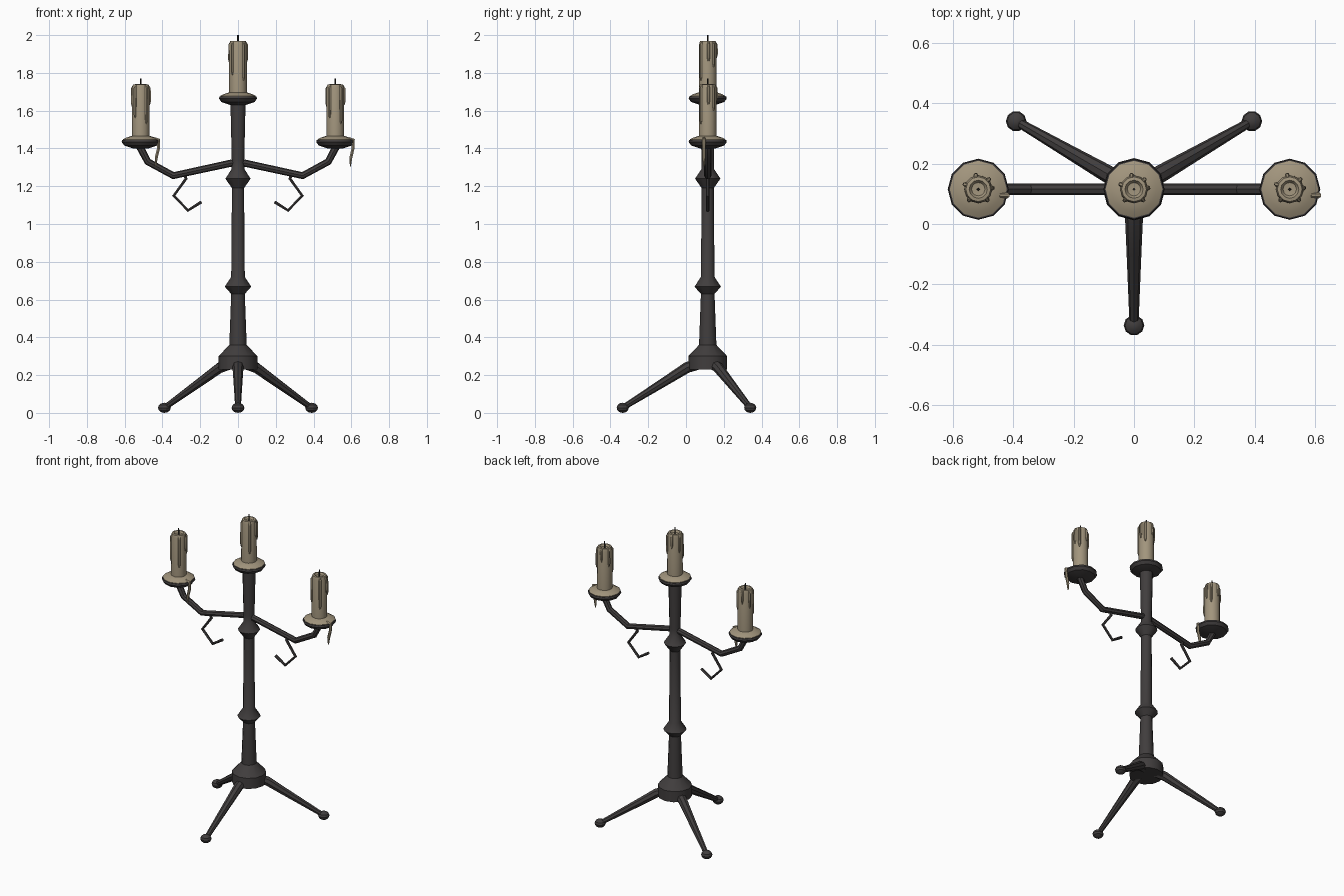
import bpy, bmesh, math
from mathutils import Vector

if "Cube" in bpy.data.objects:
    bpy.data.objects.remove(bpy.data.objects["Cube"])

CY = 0.115  # depth of the stem axis


def material(name, rgb):
    m = bpy.data.materials.new(name)
    m.diffuse_color = (*rgb, 1)
    m.use_nodes = True
    m.node_tree.nodes["Principled BSDF"].inputs["Base Color"].default_value = m.diffuse_color
    return m


IRON = material("dark_iron", (0.052, 0.047, 0.047))
WAX = material("old_wax", (0.36, 0.30, 0.205))
WICK = material("burnt_wick", (0.02, 0.018, 0.016))


def finish(ob, mat, angle=32):
    ob.data.materials.clear()
    ob.data.materials.append(mat)
    bpy.ops.object.select_all(action='DESELECT')
    ob.select_set(True)
    bpy.context.view_layer.objects.active = ob
    if ob.type == 'CURVE':
        bpy.ops.object.convert(target='MESH')
        ob = bpy.context.object
    bpy.ops.object.shade_smooth_by_angle(angle=math.radians(angle))
    return ob


def lathe(name, profile, loc, mat, sides=12):
    """Spin (radius, height) points around z."""
    bm = bmesh.new()
    rings = []
    for r, z in profile:
        if r == 0:
            rings.append([bm.verts.new((0, 0, z))] * sides)
        else:
            rings.append([bm.verts.new((r * math.cos(math.tau * i / sides),
                                        r * math.sin(math.tau * i / sides), z))
                          for i in range(sides)])
    for a, b in zip(rings, rings[1:]):
        for i in range(sides):
            j = (i + 1) % sides
            bm.faces.new(dict.fromkeys((a[i], a[j], b[j], b[i])))
    bmesh.ops.recalc_face_normals(bm, faces=bm.faces)
    me = bpy.data.meshes.new(name)
    bm.to_mesh(me)
    bm.free()
    ob = bpy.data.objects.new(name, me)
    ob.location = loc
    bpy.context.collection.objects.link(ob)
    return finish(ob, mat)


def rod(name, points, mat, res=2):
    """Bent round bar through (x, y, z, radius) points."""
    cu = bpy.data.curves.new(name, 'CURVE')
    cu.dimensions = '3D'
    cu.bevel_depth = 1
    cu.bevel_resolution = res
    cu.use_fill_caps = True
    sp = cu.splines.new('POLY')
    sp.points.add(len(points) - 1)
    for p, (x, y, z, r) in zip(sp.points, points):
        p.co = (x, y, z, 1)
        p.radius = r
    ob = bpy.data.objects.new(name, cu)
    bpy.context.collection.objects.link(ob)
    return finish(ob, mat)


# Central stem with base collar and two knops
lathe("stem", [(0, 0.23), (0.103, 0.23), (0.103, 0.30), (0.046, 0.36),
               (0.036, 0.63), (0.07, 0.668), (0.036, 0.72), (0.032, 1.19),
               (0.067, 1.24), (0.034, 1.29), (0.033, 1.34), (0.04, 1.64), (0, 1.64)],
      (0, CY, 0), IRON)

# Three splayed legs with ball feet
for i, deg in enumerate((30, 150, 270)):
    d = Vector((math.cos(math.radians(deg)), math.sin(math.radians(deg)), 0))
    pts = [(d.x * r, CY + d.y * r, z, w) for r, z, w in
           ((0.04, 0.262, 0.03), (0.11, 0.24, 0.029), (0.2, 0.183, 0.025), (0.445, 0.03, 0.015))]
    rod(f"leg_{i}", pts, IRON)
    foot = [(0.034 * math.sin(math.pi * k / 6), -0.027 * math.cos(math.pi * k / 6))
            for k in range(1, 6)]
    lathe(f"foot_{i}", [(0, -0.027)] + foot + [(0, 0.027)],
          (d.x * 0.45, CY + d.y * 0.45, 0.027), IRON, 10)

# Side arms and hanging hooks, mirrored left and right
for s, side in ((-1, "left"), (1, "right")):
    rod(f"arm_{side}", [(s * x, CY, z, r) for x, z, r in
                        ((0, 1.33, 0.019), (0.342, 1.256, 0.019),
                         (0.478, 1.33, 0.019), (0.52, 1.41, 0.02))], IRON)
    rod(f"hook_{side}", [(s * x, CY, z, 0.0095) for x, z in
                         ((0.282, 1.26), (0.275, 1.24), (0.34, 1.15),
                          (0.265, 1.072), (0.194, 1.117))], IRON, 1)


def candle(side, x, z, hanging):
    """Drip dish, wax pool, candle, wick and runs of wax; z is the dish underside."""
    at = (x, CY, z)
    lathe(f"dish_{side}", [(0, 0), (0.04, 0), (0.088, 0.016), (0.101, 0.034),
                           (0.098, 0.045), (0, 0.04)], at, IRON)
    lathe(f"wax_pool_{side}", [(0, 0.03), (0.092, 0.04), (0.094, 0.048),
                               (0.075, 0.058), (0.046, 0.067), (0, 0.067)], at, WAX)
    lathe(f"candle_{side}", [(0, 0.05), (0.047, 0.05), (0.046, 0.32), (0.041, 0.338),
                             (0.03, 0.34), (0.022, 0.328), (0, 0.326)], at, WAX)
    rod(f"wick_{side}", [(x, CY, z + 0.32, 0.0055), (x, CY, z + 0.37, 0.0045)], WICK, 0)
    # wax runs down the candle side
    for k, (deg, end) in enumerate(((43, 0.2), (100, 0.25), (160, 0.22), (230, 0.16),
                                    (310, 0.13), (5, 0.23))):
        c, n = math.cos(math.radians(deg)), math.sin(math.radians(deg))
        rod(f"wax_run_{side}_{k}",
            [(x + c * r, CY + n * r, z + h, w) for r, h, w in
             ((0.036, 0.336, 0.006), (0.046, 0.318, 0.008), (0.047, end + 0.02, 0.008),
              (0.047, end, 0.003))], WAX, 1)
    # drop hanging over the dish rim
    if hanging:
        rod(f"hanging_drip_{side}",
            [(x + dx, CY - 0.02, z + h, w) for dx, h, w in
             ((0.07, 0.054, 0.008), (0.096, 0.045, 0.01), (0.094, 0.0, 0.009),
              (0.082, -0.05, 0.009), (0.08, -0.095, 0.003))], WAX, 1)


candle("left", -0.515, 1.40, True)
candle("right", 0.515, 1.40, True)
candle("middle", 0, 1.63, False)
